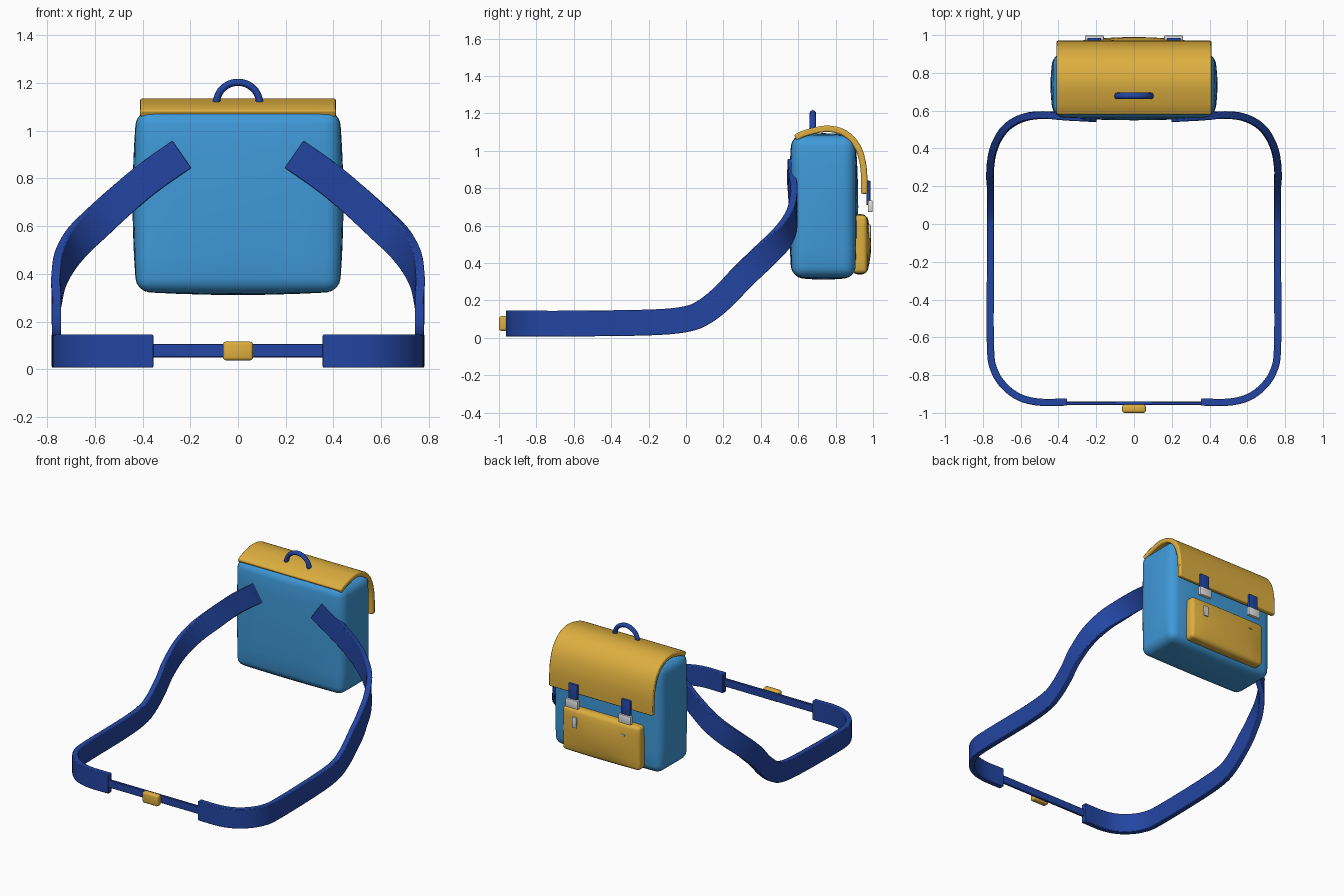
import bpy, bmesh, math
from mathutils import Vector

cube = bpy.data.objects.get("Cube")
if cube:
    bpy.data.objects.remove(cube, do_unlink=True)


def material(name, rgb):
    m = bpy.data.materials.new(name)
    m.use_nodes = True
    m.diffuse_color = (*rgb, 1)
    bsdf = m.node_tree.nodes["Principled BSDF"]
    bsdf.inputs["Base Color"].default_value = (*rgb, 1)
    bsdf.inputs["Roughness"].default_value = 0.6
    return m


SKY = material("sky blue cloth", (0.05, 0.32, 0.69))
NAVY = material("navy webbing", (0.017, 0.06, 0.36))
GOLD = material("golden leather", (0.73, 0.43, 0.05))
METAL = material("pale metal", (0.75, 0.75, 0.75))


def finish(name, bm, mat, bevel=0.0):
    """Turn a bmesh into a smooth shaded object with optional softened edges."""
    bmesh.ops.recalc_face_normals(bm, faces=bm.faces[:])
    mesh = bpy.data.meshes.new(name)
    bm.to_mesh(mesh)
    bm.free()
    mesh.materials.append(mat)
    ob = bpy.data.objects.new(name, mesh)
    bpy.context.collection.objects.link(ob)
    bpy.ops.object.select_all(action="DESELECT")
    ob.select_set(True)
    bpy.context.view_layer.objects.active = ob
    bpy.ops.object.shade_smooth_by_angle(angle=math.radians(40))
    if bevel:
        mod = ob.modifiers.new("soft edges", "BEVEL")
        mod.width, mod.segments = bevel, 2
        mod.limit_method, mod.angle_limit = "ANGLE", math.radians(50)
    return ob


def padded_box(name, lo, hi, radius, mat, bulge=(0, 0, 0), segments=4):
    """Rounded box whose sides swell outwards by the bulge on each axis."""
    lo, hi = Vector(lo), Vector(hi)
    mid, half = (lo + hi) / 2, (hi - lo) / 2
    bm = bmesh.new()
    bmesh.ops.create_cube(bm, size=2)
    for v in bm.verts:
        v.co = Vector(a * b for a, b in zip(v.co, half))
    bmesh.ops.bevel(bm, geom=bm.edges[:], offset=radius, segments=segments,
                    profile=0.5, affect="EDGES")
    if any(bulge):
        for axis in range(3):
            normal = Vector((0, 0, 0))
            normal[axis] = 1
            for f in (-0.6, -0.3, 0, 0.3, 0.6):
                bmesh.ops.bisect_plane(bm, geom=bm.verts[:] + bm.edges[:] + bm.faces[:],
                                       plane_co=normal * half[axis] * f, plane_no=normal)
        for v in bm.verts:
            t = [v.co[i] / half[i] for i in range(3)]
            for i in range(3):
                swell = (1 - t[i - 1] ** 2) * (1 - t[i - 2] ** 2)
                v.co[i] += bulge[i] * t[i] * swell
    bmesh.ops.translate(bm, verts=bm.verts[:], vec=mid)
    return finish(name, bm, mat)


def smooth_path(points, steps=6):
    """Catmull-Rom curve through the points."""
    p = [Vector(q) for q in points]
    p = [2 * p[0] - p[1]] + p + [2 * p[-1] - p[-2]]
    path = []
    for a, b, c, d in zip(p, p[1:], p[2:], p[3:]):
        for k in range(steps):
            t = k / steps
            path.append((2 * b + (c - a) * t + (2 * a - 5 * b + 4 * c - d) * t * t
                         + (3 * b - a - 3 * c + d) * t ** 3) / 2)
    return path + [p[-2]]


def sweep(name, path, section, mat, side=None, bevel=0.0):
    """Sweep a (width, thickness) section; width follows side, or stays upright."""
    bm = bmesh.new()
    rings = []
    for i, co in enumerate(path):
        tangent = (path[min(i + 1, len(path) - 1)] - path[max(i - 1, 0)]).normalized()
        if side:
            across, normal = side, tangent.cross(side).normalized()
        else:
            normal = tangent.cross(Vector((0, 0, 1))).normalized()
            across = normal.cross(tangent)
        rings.append([bm.verts.new(co + across * w + normal * t) for w, t in section])
    for r, s in zip(rings, rings[1:]):
        for k in range(len(r)):
            bm.faces.new((r[k - 1], r[k], s[k], s[k - 1]))
    bm.faces.new(rings[0])
    bm.faces.new(rings[-1])
    return finish(name, bm, mat, bevel)


def rectangle(w, t):
    return [(-w / 2, -t / 2), (w / 2, -t / 2), (w / 2, t / 2), (-w / 2, t / 2)]


X = Vector((1, 0, 0))

# Bag body and back pocket
padded_box("bag_body", (-0.425, 0.565, 0.325), (0.425, 0.905, 1.08), 0.055, SKY,
           (0.017, 0.016, 0.014))
padded_box("back_pocket", (-0.305, 0.89, 0.345), (0.305, 0.968, 0.655), 0.022, GOLD,
           (0.004, 0.022, 0.006))

# Flap folded over the top
flap = [(0.585, 1.07), (0.64, 1.095), (0.74, 1.117), (0.82, 1.107), (0.88, 1.07),
        (0.923, 1.01), (0.946, 0.93), (0.953, 0.85), (0.953, 0.77)]
sweep("flap", smooth_path([(0, y, z) for y, z in flap], 4), rectangle(0.82, 0.034),
      GOLD, X, 0.008)

# Carrying handle
arch = [Vector((0.09 * math.cos(a), 0.678, 1.115 + 0.087 * math.sin(a)))
        for a in (math.pi * k / 20 for k in range(21))]
tube = [(0.017 * math.cos(a), 0.015 * math.sin(a))
        for a in (math.tau * k / 12 for k in range(12))]
sweep("handle", arch, tube, NAVY, Vector((0, 1, 0)))

# Shoulder strap, closing straps and clips on both sides
strap = [(0.235, 0.56, 0.9), (0.37, 0.568, 0.805), (0.48, 0.576, 0.715),
         (0.59, 0.56, 0.615), (0.68, 0.505, 0.525), (0.738, 0.41, 0.43),
         (0.76, 0.3, 0.325), (0.76, 0.2, 0.22), (0.76, 0.1, 0.14),
         (0.76, 0, 0.1), (0.76, -0.2, 0.082), (0.76, -0.65, 0.076),
         (0.738, -0.78, 0.076), (0.68, -0.865, 0.076), (0.6, -0.92, 0.076),
         (0.5, -0.943, 0.076), (0.355, -0.943, 0.076)]
for label, s in (("left", 1), ("right", -1)):
    path = smooth_path([(s * x, y, z) for x, y, z in strap])
    sweep(label + "_shoulder_strap", path, rectangle(0.138, 0.038), NAVY, bevel=0.004)
    x = 0.21 * s
    padded_box(label + "_closing_strap", (x - 0.036, 0.964, 0.71), (x + 0.036, 0.986, 0.84),
               0.005, NAVY, segments=2)
    padded_box(label + "_clip", (x - 0.05, 0.972, 0.672), (x + 0.05, 0.998, 0.735),
               0.006, METAL, segments=2)

# Small metal catches on the pocket
padded_box("left_pocket_catch", (0.18, 0.97, 0.53), (0.215, 0.988, 0.605), 0.004, METAL,
           segments=2)
padded_box("right_pocket_catch", (-0.2, 0.97, 0.575), (-0.175, 0.985, 0.585), 0.002, METAL,
           segments=2)

# Front belt and buckle
padded_box("front_belt", (-0.37, -0.958, 0.05), (0.37, -0.941, 0.106), 0.003, NAVY,
           segments=1)
padded_box("front_buckle", (-0.063, -1.0, 0.037), (0.063, -0.956, 0.116), 0.013, GOLD,
           segments=3)
